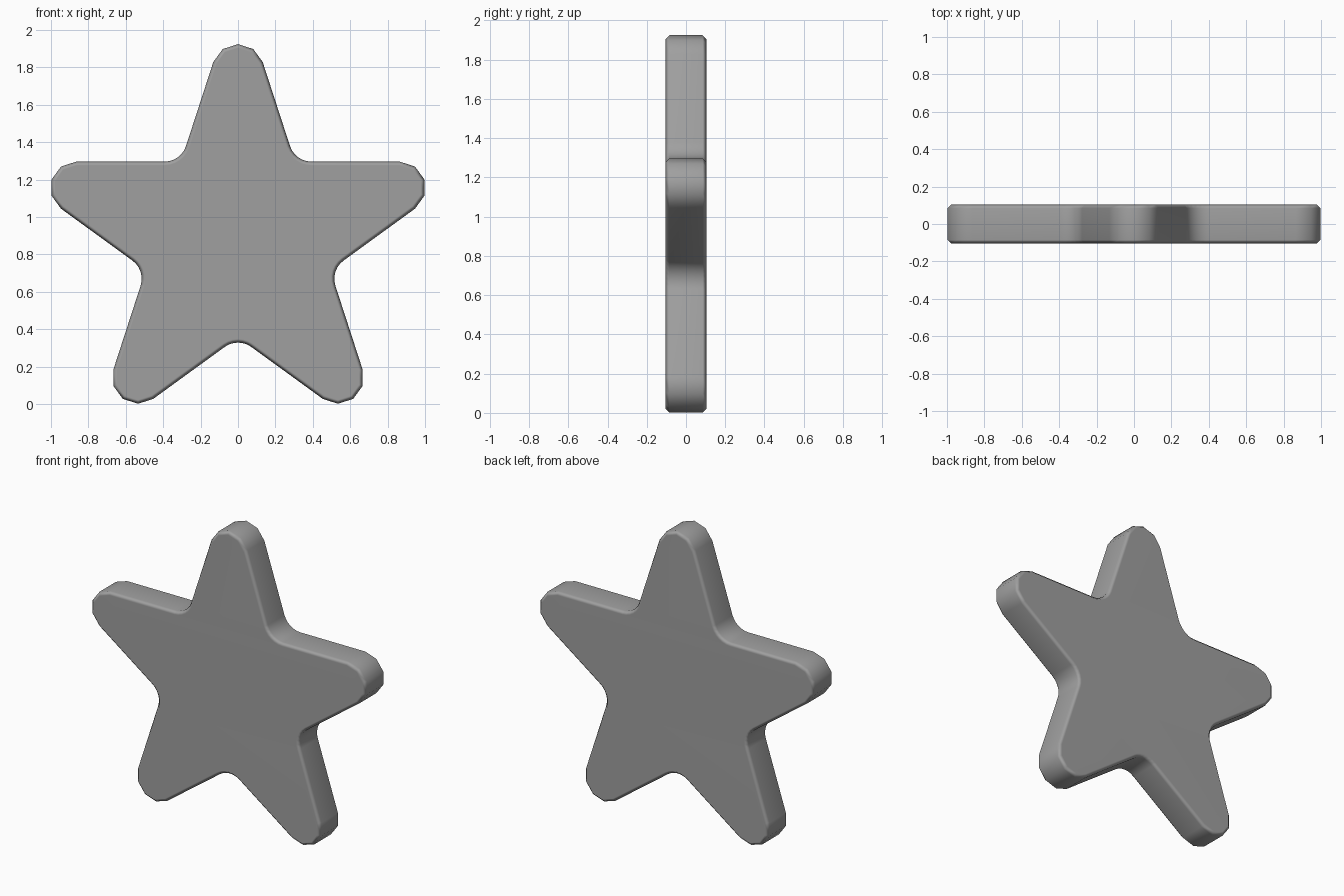
import bpy, bmesh
from math import sin, cos, radians, pi

if "Cube" in bpy.data.objects:
    bpy.data.objects.remove(bpy.data.objects["Cube"])

CENTRE_Z = 0.876     # height of star centre
EDGE_DIST = 0.42     # distance from centre to each straight arm edge
TIP_R = 0.139        # rounding of the points
VALLEY_R = 0.12      # rounding of the inner corners
HALF_DEPTH = 0.105


def arc(dist, direction, radius, start, end, steps):
    """Arc whose centre lies at dist along direction from the star centre."""
    cx, cz = dist * cos(direction), dist * sin(direction)
    pts = []
    for i in range(steps + 1):
        a = direction + start + (end - start) * i / steps
        pts.append((cx + radius * cos(a), cz + radius * sin(a)))
    return pts


# outline: coarse rounded tips alternating with smooth rounded valleys
tip_centre = (EDGE_DIST - TIP_R) / sin(radians(18))
valley_centre = (EDGE_DIST + VALLEY_R) / cos(radians(36))
outline = []
for k in range(5):
    tip_dir = radians(90 + 72 * k)
    outline += arc(tip_centre, tip_dir, TIP_R, radians(-72), radians(72), 4)
    outline += arc(valley_centre, tip_dir + radians(36), VALLEY_R,
                   pi + radians(36), pi - radians(36), 6)

# star slab: extrude the outline and chamfer its front and back rims
bm = bmesh.new()
face = bm.faces.new([bm.verts.new((x, -HALF_DEPTH, z + CENTRE_Z)) for x, z in outline])
ext = bmesh.ops.extrude_face_region(bm, geom=[face], use_keep_orig=True)
bmesh.ops.translate(bm, vec=(0, 2 * HALF_DEPTH, 0),
                    verts=[g for g in ext["geom"] if isinstance(g, bmesh.types.BMVert)])
bmesh.ops.recalc_face_normals(bm, faces=bm.faces[:])
rims = [e for e in bm.edges if abs(e.verts[0].co.y - e.verts[1].co.y) < 1e-5]
bmesh.ops.bevel(bm, geom=rims, offset=0.02, segments=1, profile=0.5, affect='EDGES')
bmesh.ops.recalc_face_normals(bm, faces=bm.faces[:])

mesh = bpy.data.meshes.new("star")
bm.to_mesh(mesh)
bm.free()
star = bpy.data.objects.new("star", mesh)
bpy.context.collection.objects.link(star)

# dark grey finish
grey = bpy.data.materials.new("dark_grey")
grey.diffuse_color = (0.35, 0.35, 0.35, 1)
grey.use_nodes = True
grey.node_tree.nodes["Principled BSDF"].inputs["Base Color"].default_value = grey.diffuse_color
mesh.materials.append(grey)

# smooth rims with flat-looking front and back
bpy.context.view_layer.objects.active = star
star.select_set(True)
bpy.ops.object.shade_smooth_by_angle(angle=radians(60))
normals = star.modifiers.new("flat_faces", 'WEIGHTED_NORMAL')
normals.keep_sharp = True
